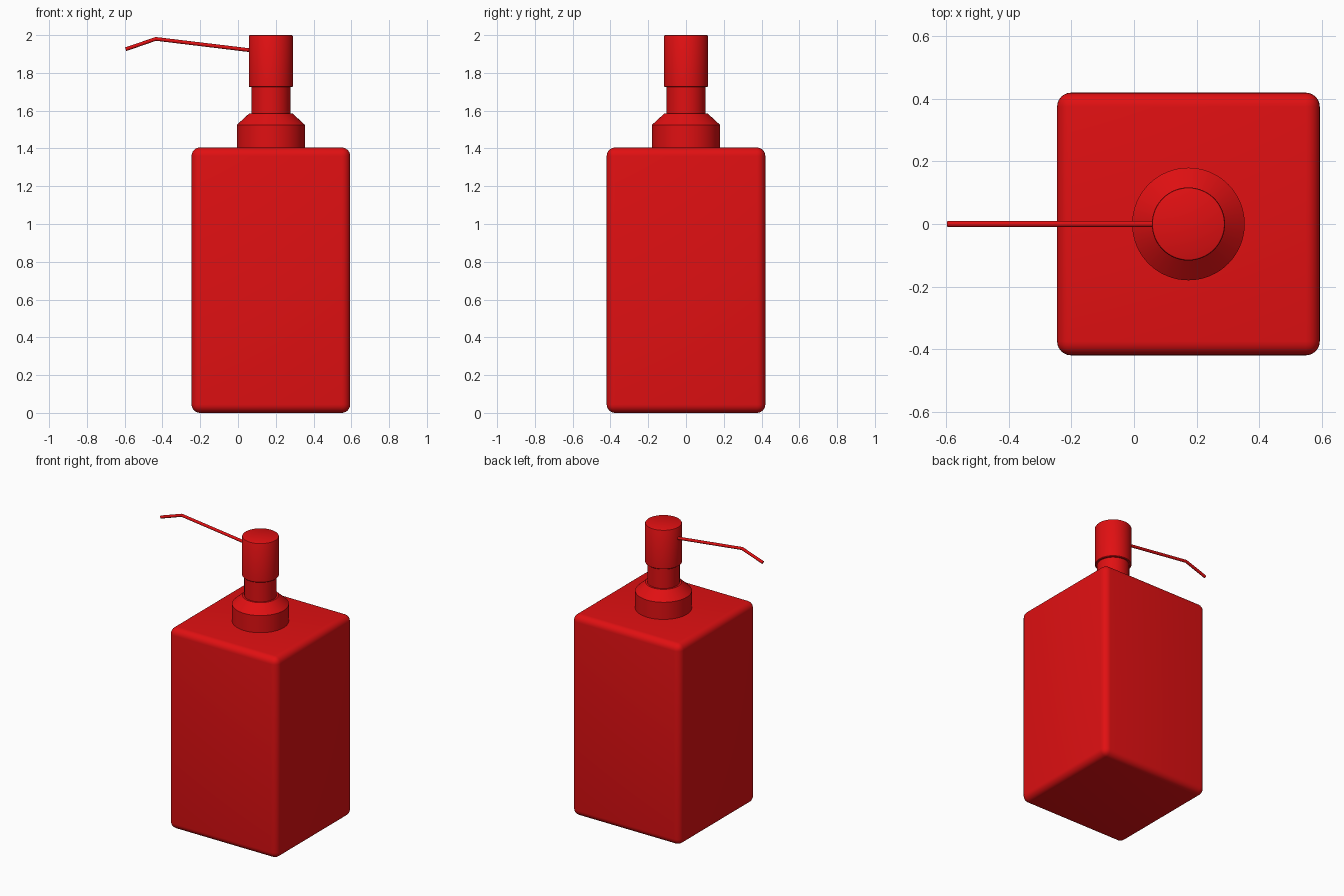
import bpy, bmesh, math
from mathutils import Vector

if "Cube" in bpy.data.objects:
    bpy.data.objects.remove(bpy.data.objects["Cube"], do_unlink=True)

AXIS_X = 0.174  # centre line of bottle and pump

red = bpy.data.materials.new("glossy red")
red.use_nodes = True
red.diffuse_color = (0.75, 0.005, 0.006, 1)
red.node_tree.nodes["Principled BSDF"].inputs["Base Color"].default_value = red.diffuse_color


def finish(name, bm, location, angle):
    """Turn a bmesh into a smooth-shaded red object."""
    bmesh.ops.recalc_face_normals(bm, faces=bm.faces)
    mesh = bpy.data.meshes.new(name)
    bm.to_mesh(mesh)
    bm.free()
    mesh.materials.append(red)
    obj = bpy.data.objects.new(name, mesh)
    obj.location = location
    bpy.context.collection.objects.link(obj)
    bpy.ops.object.select_all(action="DESELECT")
    obj.select_set(True)
    bpy.context.view_layer.objects.active = obj
    bpy.ops.object.shade_smooth_by_angle(angle=math.radians(angle))
    return obj


def lathe(name, profile, segments=64):
    """Spin (radius, height) points about the pump axis and cap both ends."""
    bm = bmesh.new()
    rings = []
    for r, z in profile:
        angles = [2 * math.pi * i / segments for i in range(segments)]
        rings.append([bm.verts.new((r * math.cos(a), r * math.sin(a), z)) for a in angles])
    for low, high in zip(rings, rings[1:]):
        for i in range(segments):
            j = (i + 1) % segments
            bm.faces.new((low[i], low[j], high[j], high[i]))
    bm.faces.new(rings[0])
    bm.faces.new(rings[-1])
    return finish(name, bm, (AXIS_X, 0, 0), 30)


def tube(name, path, radius, sides=16):
    """Round tube along a path in the xz plane, mitred at its bends."""
    bm = bmesh.new()
    points = [Vector((x, 0, z)) for x, z in path]
    side = Vector((0, 1, 0))
    rings = []
    for i, p in enumerate(points):
        before = (p - points[max(i - 1, 0)]).normalized()
        after = (points[min(i + 1, len(points) - 1)] - p).normalized()
        up = (before + after).normalized().cross(side)
        angles = [2 * math.pi * k / sides for k in range(sides)]
        rings.append([bm.verts.new(p + radius * (math.cos(a) * side + math.sin(a) * up))
                      for a in angles])
    for a, b in zip(rings, rings[1:]):
        for k in range(sides):
            m = (k + 1) % sides
            bm.faces.new((a[k], a[m], b[m], b[k]))
    bm.faces.new(rings[0])
    bm.faces.new(rings[-1])
    return finish(name, bm, (0, 0, 0), 40)


# Bottle: square block with rounded edges
bm = bmesh.new()
bmesh.ops.create_cube(bm, size=1)
bmesh.ops.scale(bm, vec=(0.84, 0.84, 1.405), verts=bm.verts)
bmesh.ops.bevel(bm, geom=bm.edges[:], offset=0.045, segments=6, profile=0.5, affect="EDGES")
finish("bottle", bm, (AXIS_X, 0, 0.7025), 40)

# Pump: collar with sloped shoulder, stem, and head
lathe("collar", [(0.18, 1.39), (0.18, 1.525), (0.115, 1.585)])
lathe("stem", [(0.103, 1.57), (0.103, 1.74)])
lathe("pump_head", [(0.113, 1.725), (0.117, 1.729), (0.117, 1.994), (0.115, 1.998), (0.111, 2.0)])

# Spout: thin bent tube pointing to the model's right
tube("spout", [(0.08, 1.918), (-0.435, 1.98), (-0.595, 1.925)], 0.01)
